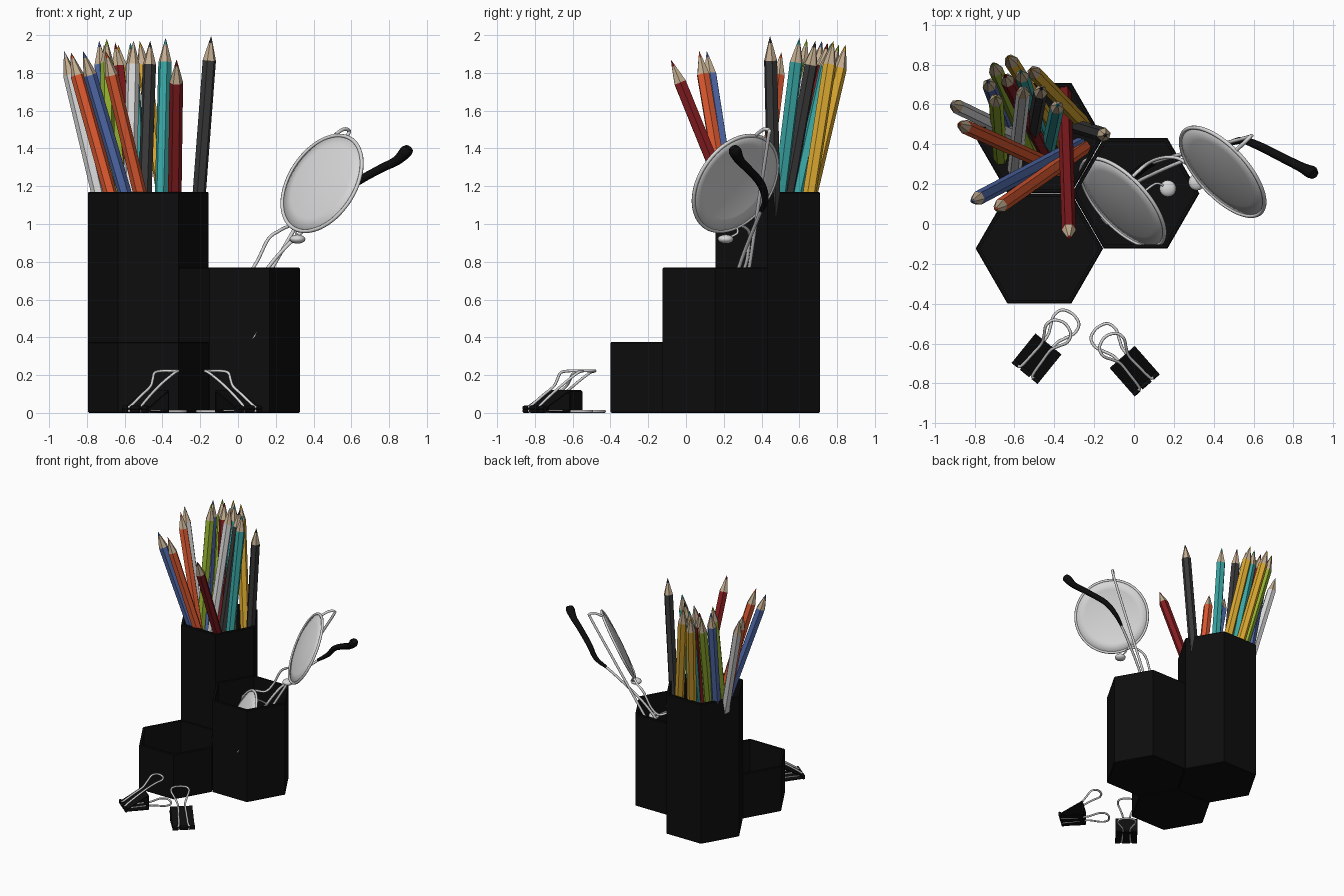
import bpy, bmesh, math
from mathutils import Vector, Matrix

if "Cube" in bpy.data.objects:
    bpy.data.objects.remove(bpy.data.objects["Cube"])

COLOURS = {
    "black": (.004, .004, .004), "dark_grey": (.04, .04, .04), "white": (.68, .68, .68),
    "red": (.24, .012, .015), "orange": (.72, .10, .03), "blue": (.085, .15, .42),
    "green": (.30, .45, .03), "teal": (.04, .38, .37), "yellow": (.72, .40, .03),
    "wood": (.55, .42, .28)}
MATS = {}
for n, c in COLOURS.items():
    MATS[n] = bpy.data.materials.new(n)
    MATS[n].diffuse_color = (*c, 1)


def add_object(name, bm, mats, matrix=None, smooth=False):
    bmesh.ops.recalc_face_normals(bm, faces=bm.faces)
    me = bpy.data.meshes.new(name)
    for f in bm.faces:
        f.smooth = smooth
    bm.to_mesh(me)
    bm.free()
    for m in mats:
        me.materials.append(MATS[m])
    ob = bpy.data.objects.new(name, me)
    bpy.context.collection.objects.link(ob)
    if matrix is not None:
        ob.matrix_world = matrix
    return ob


def lathe(profile, sides, mat_of_segment=None):
    """Rings of a regular polygon following (radius, z) points."""
    bm = bmesh.new()
    rings = []
    for r, z in profile:
        if r == 0:
            rings.append([bm.verts.new((0, 0, z))] * sides)
        else:
            rings.append([bm.verts.new((r * math.cos(i * math.tau / sides),
                                        r * math.sin(i * math.tau / sides), z)) for i in range(sides)])
    for k in range(len(rings) - 1):
        a, b = rings[k], rings[k + 1]
        for i in range(sides):
            j = (i + 1) % sides
            loop = list(dict.fromkeys([a[i], a[j], b[j], b[i]]))
            f = bm.faces.new(loop)
            f.material_index = mat_of_segment[k] if mat_of_segment else 0
    return bm


def smooth_path(pts, steps=6, cyclic=False):
    """Catmull-Rom interpolation of points (any dimension)."""
    n = len(pts)
    out = []
    get = (lambda i: pts[i % n]) if cyclic else (lambda i: pts[max(0, min(n - 1, i))])
    for i in range(n if cyclic else n - 1):
        p = [get(i + k) for k in (-1, 0, 1, 2)]
        for s in range(steps):
            t = s / steps
            out.append(tuple(.5 * (2 * b + (c - a) * t + (2 * a - 5 * b + 4 * c - d) * t * t
                                   + (3 * b - a - 3 * c + d) * t ** 3) for a, b, c, d in zip(*p)))
    if not cyclic:
        out.append(tuple(pts[-1]))
    return out


def wire(name, pts, radius, mat, cyclic=False, matrix=None, steps=6):
    """Round tube; a fourth value in a point scales the radius."""
    path = smooth_path(pts, steps, cyclic)
    cu = bpy.data.curves.new(name, 'CURVE')
    cu.dimensions = '3D'
    cu.bevel_depth = radius
    cu.bevel_resolution = 2
    cu.use_fill_caps = True
    sp = cu.splines.new('POLY')
    sp.points.add(len(path) - 1)
    for q, p in zip(sp.points, path):
        q.co = (*p[:3], 1)
        q.radius = p[3] if len(p) > 3 else 1
    sp.use_cyclic_u = cyclic
    sp.use_smooth = True
    cu.materials.append(MATS[mat])
    ob = bpy.data.objects.new(name, cu)
    bpy.context.collection.objects.link(ob)
    if matrix is not None:
        ob.matrix_world = matrix
    bpy.ops.object.select_all(action='DESELECT')
    ob.select_set(True)
    bpy.context.view_layer.objects.active = ob
    bpy.ops.object.convert(target='MESH')


# Three hexagonal cups
R, WALL = .32, .022
for name, x, y, h in (("short_cup", -.475, -.123, .375), ("middle_cup", .008, .154, .77),
                      ("tall_cup", -.475, .432, 1.17)):
    prof = [(0, 0), (R - .006, 0), (R, .006), (R, h - .006), (R - .006, h), (R - WALL, h), (R - WALL, .03), (0, .03)]
    add_object(name, lathe(prof, 6), ["black"], Matrix.Translation((x, y, 0)))

# Pencils: colour, tip, foot (on the cup floor)
PENCILS = [
    ("white", (-.92, .605, 1.915), (-.475, .39)), ("orange", (-.885, .505, 1.91), (-.365, .27)),
    ("blue", (-.82, .11, 1.915), (-.27, .40)), ("orange", (-.70, .07, 1.915), (-.25, .385)),
    ("red", (-.325, -.08, 1.87), (-.35, .66)), ("dark_grey", (-.142, .445, 1.995), (-.29, .49)),
    ("teal", (-.383, .60, 1.985), (-.435, .36)), ("dark_grey", (-.465, .685, 1.97), (-.53, .34)),
    ("white", (-.553, .685, 1.97), (-.60, .27)), ("green", (-.695, .64, 1.98), (-.67, .33)),
    ("blue", (-.735, .72, 1.97), (-.60, .36)), ("green", (-.71, .81, 1.95), (-.47, .25)),
    ("yellow", (-.635, .845, 1.95), (-.35, .40)), ("yellow", (-.52, .78, 1.97), (-.23, .48)),
    ("red", (-.65, .75, 1.96), (-.42, .30)), ("teal", (-.57, .77, 1.96), (-.44, .35))]
for i, (col, tip, foot) in enumerate(PENCILS):
    tip, foot = Vector(tip), Vector((*foot, .045))
    d = tip - foot
    L = d.length
    bm = lathe([(0, 0), (.036, 0), (.036, L - .13), (.011, L - .036), (0, L)], 6, [1, 0, 1, 0])
    m = Matrix.Translation(foot) @ d.to_track_quat('Z', 'Y').to_matrix().to_4x4()
    add_object(f"pencil_{i + 1}", bm, [col, "wood"], m)

# Spectacles: two round rims with domed lenses
N = Vector((-.66, -.61, .43)).normalized()
ROT = N.to_track_quat('Z', 'Y').to_matrix().to_4x4()
LR = .281
for tag, c in (("upper", (.445, .262, 1.215)), ("lower", (-.057, .108, .50))):
    m = Matrix.Translation(c) @ ROT
    ring = [(LR * math.cos(a * math.tau / 16), LR * math.sin(a * math.tau / 16), 0) for a in range(16)]
    wire(f"{tag}_rim", ring, .010, "white", True, m, 4)
    front = [(LR * t, .028 * (1 - t * t)) for t in (0, .25, .5, .75, 1)]
    back = [(r, z - .007) for r, z in reversed(front)]
    add_object(f"{tag}_lens", lathe(front + back, 48), ["white"], m, True)

# Bridge, nose pads, and their stems
wire("bridge", [(-.007, .238, .755), (.05, .29, .74), (.10, .32, .80), (.16, .335, .92),
                (.22, .33, .965), (.27, .30, .99)], .009, "white")
for tag, p, s in (("upper", (.315, .21, .92), (.30, .27, .98)), ("lower", (.17, .178, .66), (.06, .17, .72))):
    bm = bmesh.new()
    bmesh.ops.create_uvsphere(bm, u_segments=16, v_segments=8, radius=1)
    add_object(f"{tag}_nose_pad", bm, ["white"], Matrix.Translation(p) @ Matrix.Diagonal((.042, .042, .024, 1)), True)
    mid = tuple((a + b) / 2 + o for a, b, o in zip(p, s, (.0, .03, 0)))
    wire(f"{tag}_pad_stem", [p, mid, s], .006, "white")

# Folded side arms with black ends
wire("upper_arm", [(.515, .372, 1.472), (.555, .41, 1.50), (.585, .44, 1.495), (.57, .435, 1.45),
                   (.40, .39, 1.15), (.20, .34, .80), (.10, .31, .62)], .010, "white")
wire("upper_arm_end", [(.10, .31, .62, .6), (.05, .285, .52, .8), (-.03, .22, .38, .9), (-.10, .17, .28, 1.1),
                       (-.12, .155, .255, .7)], .027, "black")
wire("lower_arm", [(-.127, .0, .24), (-.16, .04, .20), (-.14, .10, .22), (-.02, .19, .45),
                   (.16, .28, .77), (.36, .36, .98), (.50, .41, 1.10)], .010, "white")
wire("lower_arm_end", [(.46, .397, 1.07, .45), (.54, .42, 1.13, .7), (.62, .395, 1.215, .85), (.75, .33, 1.29, .9),
                       (.84, .285, 1.335, 1), (.89, .26, 1.385, 1.3), (.903, .25, 1.405, .9)], .026, "black")

# Binder clips: local x across, y toward the spine, z up
W, D, H = .084, .09, .12
for k, (cx, cy, ang) in enumerate(((-.486, -.672, math.atan2(.78, .63)), (0, -.735, math.atan2(.75, -.66)))):
    m = Matrix.Translation((cx, cy, 0)) @ Matrix.Rotation(ang - math.pi / 2, 4, 'Z')
    # folded sheet body
    outer = [(-D, .022), (D - .008, H), (D, H - .006), (D, .006), (D - .008, 0), (-D, .006)]
    inner = [(-D, .012), (D - .014, .008), (D - .008, .014), (D - .008, H - .014), (D - .014, H - .012), (-D, .016)]
    loop = outer + inner
    bm = bmesh.new()
    left = [bm.verts.new((-W, y, z)) for y, z in loop]
    right = [bm.verts.new((W, y, z)) for y, z in loop]
    n = len(loop)
    for i in range(n):
        bm.faces.new((left[i], left[(i + 1) % n], right[(i + 1) % n], right[i]))
    for i in range(5):
        for side in (left, right):
            bm.faces.new((side[i], side[i + 1], side[n - 2 - i], side[n - 1 - i]))
    add_object(f"clip_{k + 1}_body", bm, ["black"], m)
    # rolled lips, in three sections each
    for z, tag in ((.027, "upper"), (.011, "lower")):
        for x0, x1 in ((-W, -.045), (-.03, .03), (.045, W)):
            wire(f"clip_{k + 1}_{tag}_lip", [(x0, -D, z), (x1, -D, z)], .011, "black", matrix=m, steps=1)
    # wire handles: one raised, one flat on the table
    half_up = [(.05, -.09, .03), (.036, -.08, .04), (.03, .0, .095), (.028, .07, .14), (.045, .11, .175),
               (.068, .155, .212), (.055, .20, .222)]
    half_low = [(.05, -.09, .011), (.036, -.08, .009), (.03, .0, .008), (.028, .11, .008), (.045, .16, .008),
                (.068, .215, .008), (.055, .265, .008)]
    for tag, half, end in (("raised", half_up, (0, .222, .222)), ("flat", half_low, (0, .283, .008))):
        path = half + [end] + [(-x, y, z) for x, y, z in reversed(half)]
        wire(f"clip_{k + 1}_{tag}_handle", path, .0075, "white", matrix=m)

for m in bpy.data.materials:
    if m.users and not m.is_grease_pencil:
        m.use_nodes = True
        m.node_tree.nodes["Principled BSDF"].inputs["Base Color"].default_value = m.diffuse_color
